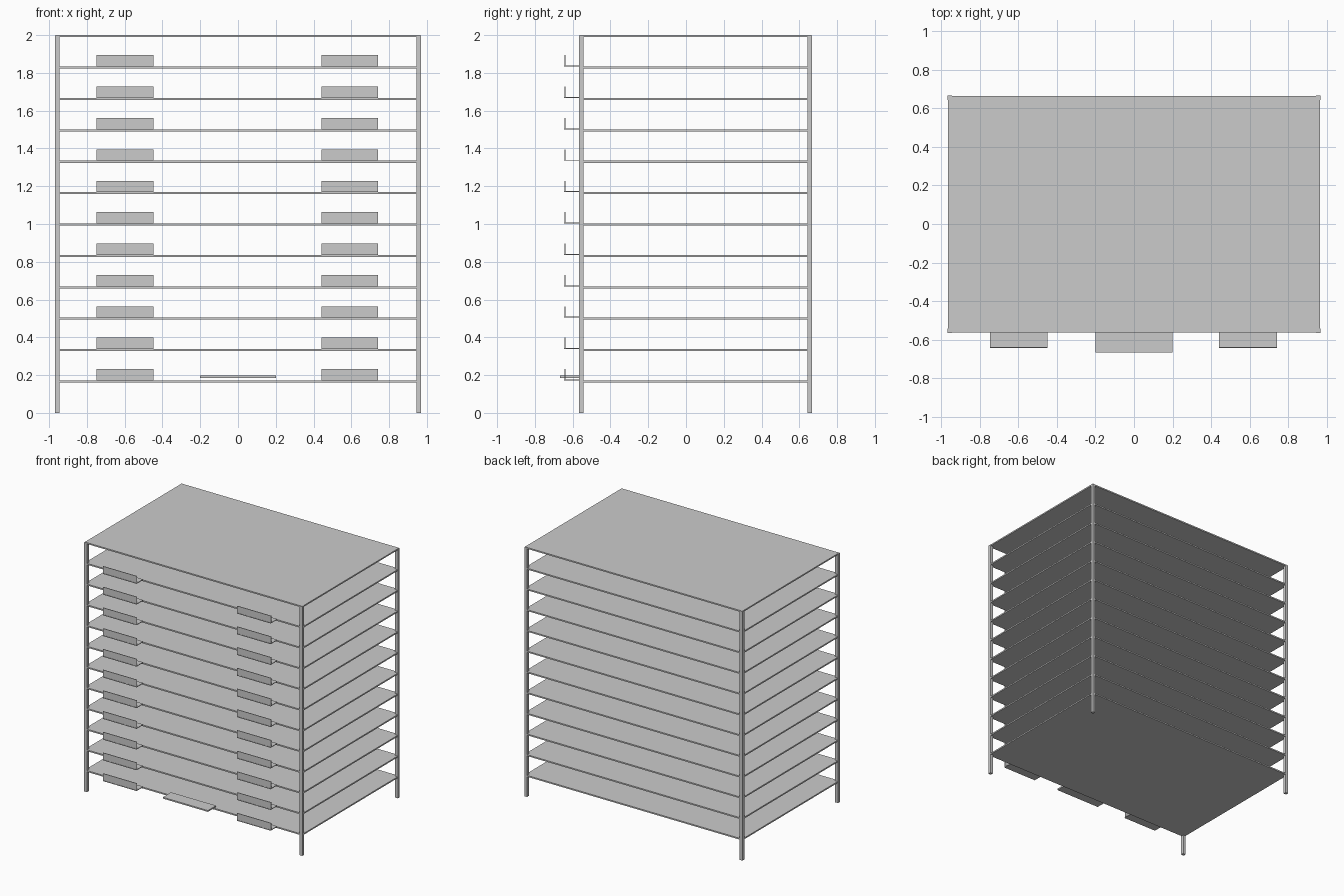
import bpy, bmesh
from mathutils import Matrix, Vector

if "Cube" in bpy.data.objects:
    bpy.data.objects.remove(bpy.data.objects["Cube"])

LEVELS = 12
STEP = 0.1662      # storey height
SLAB_T = 0.011     # slab thickness


def boxes(name, spans):
    """One object made of boxes, each given as (x0, x1, y0, y1, z0, z1)."""
    bm = bmesh.new()
    for x0, x1, y0, y1, z0, z1 in spans:
        m = Matrix.Translation(((x0 + x1) / 2, (y0 + y1) / 2, (z0 + z1) / 2))
        m = m @ Matrix.Diagonal(Vector((x1 - x0, y1 - y0, z1 - z0, 1)))
        bmesh.ops.create_cube(bm, size=1, matrix=m)
    mesh = bpy.data.meshes.new(name)
    bm.to_mesh(mesh)
    bm.free()
    obj = bpy.data.objects.new(name, mesh)
    bpy.context.collection.objects.link(obj)
    return obj


# Corner columns, standing slightly proud of the slabs
for side, x0 in (("left", -0.968), ("right", 0.944)):
    for end, y0 in (("front", -0.567), ("back", 0.643)):
        boxes(f"{end}_{side}_column", [(x0, x0 + 0.024, y0, y0 + 0.024, 0, 1.998)])

for k in range(1, LEVELS + 1):
    z = k * STEP
    top = z + SLAB_T / 2
    # Floor slab (the last one is the roof)
    boxes("roof_slab" if k == LEVELS else f"floor_slab_{k}",
          [(-0.965, 0.965, -0.563, 0.664, z - SLAB_T / 2, top)])
    # Pair of balconies: thin floor plate and front railing panel
    if k < LEVELS:
        for side, cx in (("left", -0.598), ("right", 0.592)):
            x0, x1 = cx - 0.15, cx + 0.15
            boxes(f"{side}_balcony_floor_{k}", [(x0, x1, -0.645, -0.563, top, top + 0.005)])
            boxes(f"{side}_balcony_railing_{k}", [(x0, x1, -0.643, -0.638, top + 0.002, top + 0.06)])

# Entrance canopy
boxes("entrance_canopy", [(-0.2, 0.2, -0.667, -0.563, 0.186, 0.197)])
